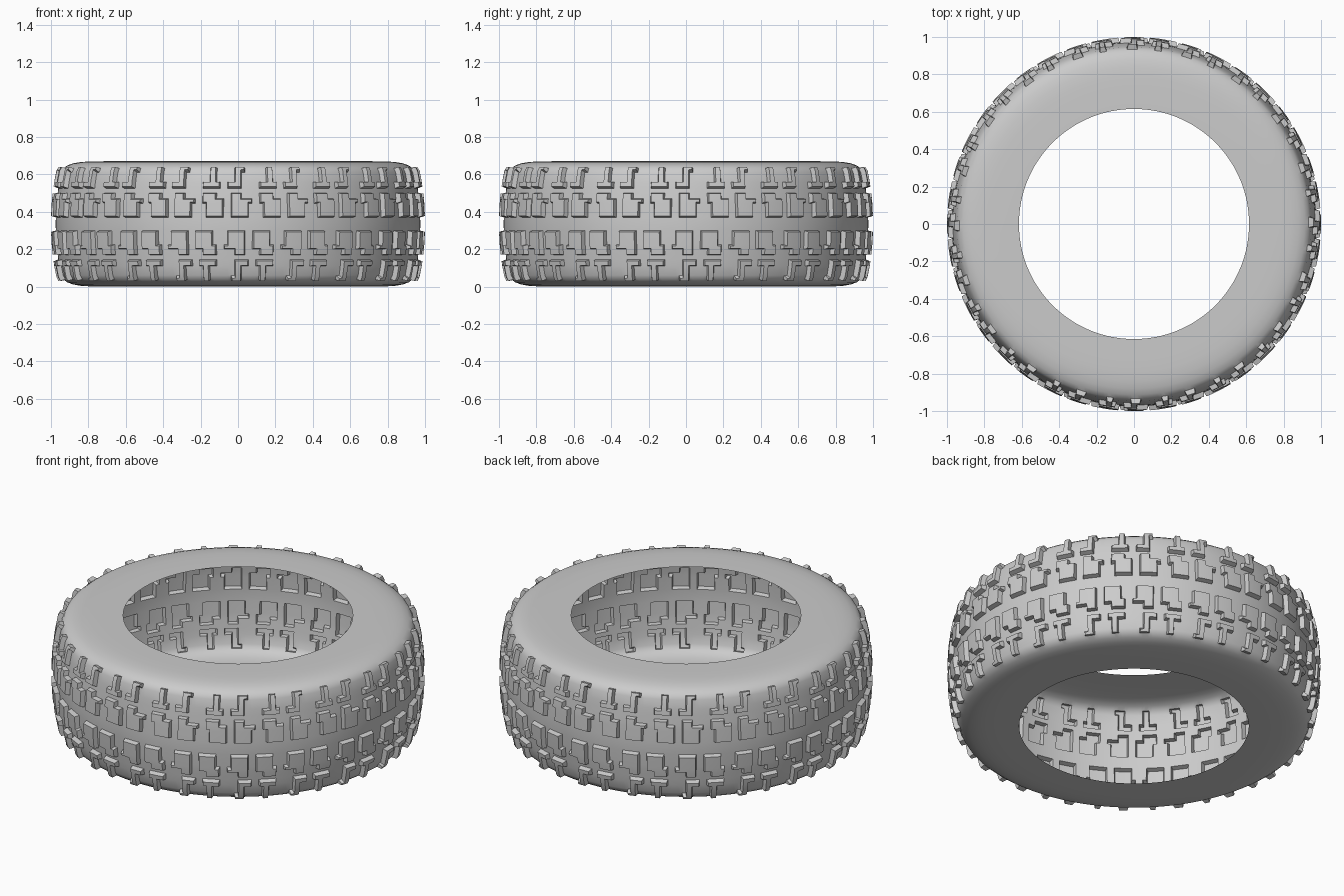
import bpy
import bmesh
import math

cube = bpy.data.objects.get("Cube")
if cube:
    bpy.data.objects.remove(cube, do_unlink=True)

HEIGHT = 0.67
PAIRS = 20           # repeats of the tread pattern around the tyre
DEPTH = 0.026        # lug height
TAPER = 0.006        # slope of the lug walls

# Upper half, from the bead to the centre line: radius, height, tread row below
HALF = [
    (0.615, 0.670, ""),
    (0.720, 0.670, ""),
    (0.790, 0.669, ""),
    (0.840, 0.666, ""),
    (0.880, 0.659, ""),
    (0.912, 0.648, ""),
    (0.934, 0.632, "..###......##..."),
    (0.946, 0.610, "..##.......##..."),
    (0.956, 0.560, "####.....#####.."),
    (0.961, 0.525, ""),
    (0.964, 0.500, ".###.....####..."),
    (0.968, 0.470, ".######..######."),
    (0.970, 0.445, ".#####....#####."),
    (0.974, 0.370, ""),
]

# Full section: the lower half is the upper half turned over
radii_heights = [(r, z) for r, z, _ in HALF]
radii_heights += [(0.975, HEIGHT / 2)]
radii_heights += [(r, HEIGHT - z) for r, z, _ in reversed(HALF)]
rows = [p for _, _, p in HALF]
rows += [p[::-1] for p in reversed(rows)]

# Single-skin casing
cells = 16
columns = PAIRS * cells
bm = bmesh.new()
rings = []
for r, z in radii_heights:
    ring = []
    for i in range(columns):
        a = math.tau * i / columns
        ring.append(bm.verts.new((r * math.cos(a), r * math.sin(a), z)))
    rings.append(ring)

start = columns * 3 // 4   # column facing the front
lugs = []
for j, pattern in enumerate(rows):
    upper = j < len(HALF)
    for i in range(columns):
        k = (i + 1) % columns
        face = bm.faces.new((rings[j][i], rings[j + 1][i],
                             rings[j + 1][k], rings[j][k]))
        shift = 3 if upper else -3
        if pattern and pattern[(i - start + shift) % cells] == "#":
            lugs.append(face)

# Raised tread lugs, hollow on the inside
bm.normal_update()
bmesh.ops.inset_region(bm, faces=lugs, thickness=TAPER, depth=DEPTH,
                       use_boundary=True, use_even_offset=True)
bm.normal_update()

mesh = bpy.data.meshes.new("tyre")
bm.to_mesh(mesh)
bm.free()
tyre = bpy.data.objects.new("tyre", mesh)
bpy.context.collection.objects.link(tyre)

# Rubber colour
rubber = bpy.data.materials.new("grey_rubber")
rubber.use_nodes = True
colour = (0.6, 0.6, 0.6, 1.0)
rubber.diffuse_color = colour
for node in rubber.node_tree.nodes:
    if node.type == "BSDF_PRINCIPLED":
        node.inputs["Base Color"].default_value = colour
mesh.materials.append(rubber)

# Smooth casing with crisp lug edges
bpy.ops.object.select_all(action="DESELECT")
tyre.select_set(True)
bpy.context.view_layer.objects.active = tyre
bpy.ops.object.shade_smooth_by_angle(angle=math.radians(30))
